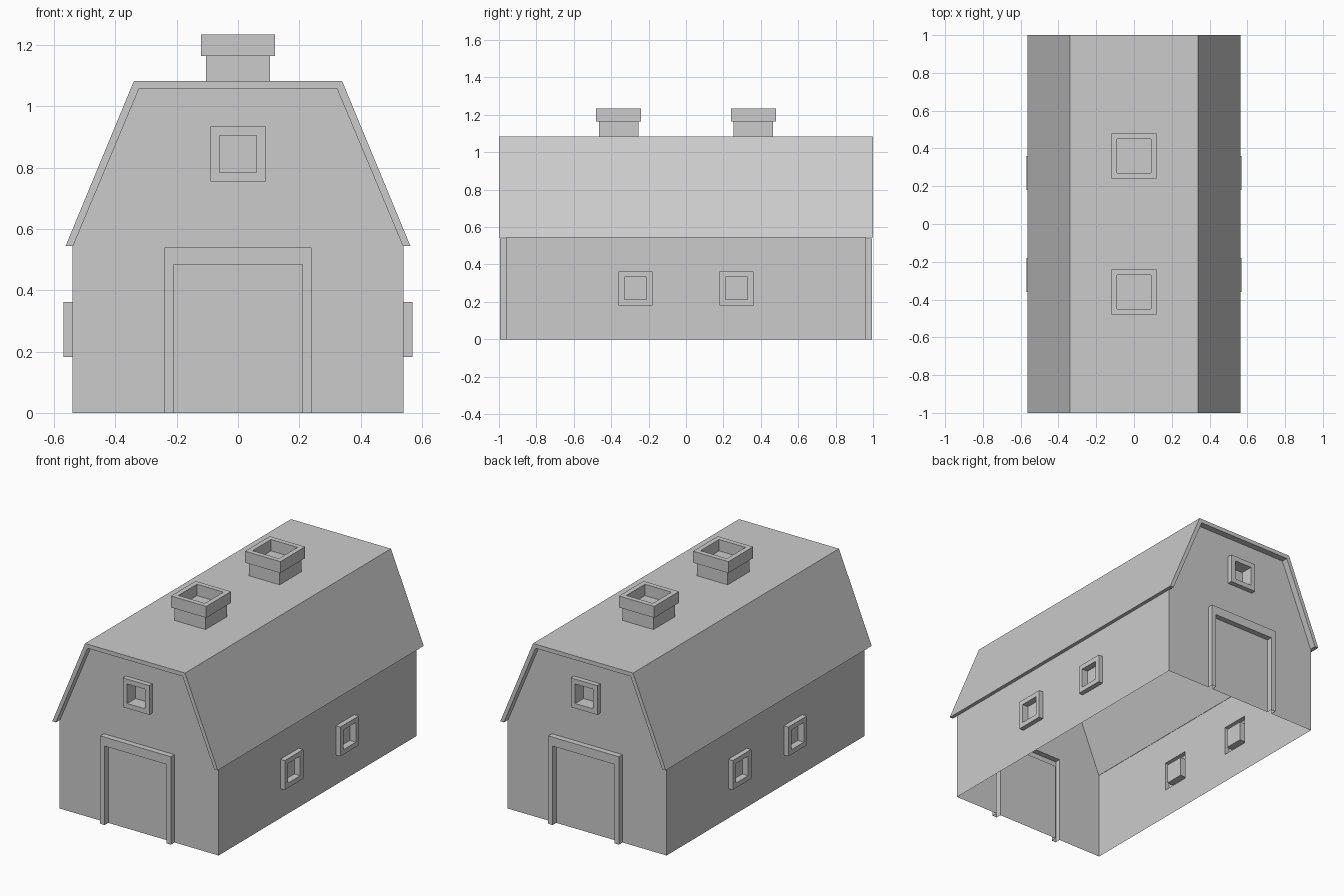
import bpy, bmesh
from mathutils import Vector

if "Cube" in bpy.data.objects:
    bpy.data.objects.remove(bpy.data.objects["Cube"])

GREY = (0.6, 0.6, 0.6, 1)
mat = bpy.data.materials.new("plain grey")
mat.use_nodes = True
mat.diffuse_color = GREY
mat.node_tree.nodes["Principled BSDF"].inputs["Base Color"].default_value = GREY

HALF_W, HALF_L, EAVE = 0.54, 0.96, 0.545


def finish(bm, name):
    bmesh.ops.remove_doubles(bm, verts=bm.verts, dist=0.0001)
    bmesh.ops.recalc_face_normals(bm, faces=bm.faces)
    mesh = bpy.data.meshes.new(name)
    bm.to_mesh(mesh)
    bm.free()
    mesh.materials.append(mat)
    obj = bpy.data.objects.new(name, mesh)
    bpy.context.collection.objects.link(obj)
    return obj


def square(u, v, r):
    return [(u - r, v - r), (u + r, v - r), (u + r, v + r), (u - r, v + r)]


def bridge(bm, rings, closed=True):
    """Join successive rings of points with quads and cap the last one."""
    rings = [[bm.verts.new(p) for p in ring] for ring in rings]
    for a, b in zip(rings, rings[1:]):
        n = len(a)
        for i in range(n if closed else n - 1):
            j = (i + 1) % n
            bm.faces.new((a[i], a[j], b[j], b[i]))
    bm.faces.new(rings[-1])


def wall(bm, place, outline, holes):
    """Flat wall with square holes, filled from its boundary edges."""
    edges = []
    for loop in [outline] + holes:
        vs = [bm.verts.new(place(u, v, 0)) for u, v in loop]
        edges += [bm.edges.new((vs[i - 1], vs[i])) for i in range(len(vs))]
    normal = place(0, 0, 1) - place(0, 0, 0)
    bmesh.ops.triangle_fill(bm, use_beauty=True, use_dissolve=False,
                            edges=edges, normal=normal)


def frame(bm, place, outer, inner, out, back, closed=True):
    """Raised hollow frame around a panel set at depth back."""
    steps = [(outer, 0), (outer, out), (inner, out), (inner, back)]
    bridge(bm, [[place(u, v, w) for u, v in pts] for pts, w in steps], closed)


def door_line(x, z):
    return [(-x, 0), (-x, z), (x, z), (x, 0)]


# Barn walls, open underneath, with framed doors and windows
bm = bmesh.new()
door_outer, door_inner = door_line(0.24, 0.54), door_line(0.21, 0.485)
gable = [(-HALF_W, 0)] + door_outer + [
    (HALF_W, 0), (HALF_W, EAVE), (0.323, 1.058), (-0.323, 1.058), (-HALF_W, EAVE)]
side = [(-HALF_L, 0), (HALF_L, 0), (HALF_L, EAVE), (-HALF_L, EAVE)]
for s in (-1, 1):
    def end_place(u, v, w, s=s):
        return Vector((-s * u, s * (HALF_L + w), v))

    def side_place(u, v, w, s=s):
        return Vector((s * (HALF_W + w), s * u, v))

    loft = square(0, 0.845, 0.09)
    wall(bm, end_place, gable, [loft])
    frame(bm, end_place, loft, square(0, 0.845, 0.06), 0.03, -0.05)
    frame(bm, end_place, door_outer, door_inner, 0.035, 0, closed=False)

    windows = [square(u, 0.272, 0.09) for u in (-0.27, 0.27)]
    wall(bm, side_place, side, windows)
    for u, win in zip((-0.27, 0.27), windows):
        frame(bm, side_place, win, square(u, 0.272, 0.06), 0.03, -0.01)
finish(bm, "barn_walls")

# Gambrel roof slab
bm = bmesh.new()
half = [(0.5625, EAVE), (0.34, 1.083)]
under = [(0.323, 1.058), (0.538, EAVE)]
outer = half + [(-x, z) for x, z in reversed(half)]
inner = [(-x, z) for x, z in reversed(under)] + under
ends = [[bm.verts.new((x, y, z)) for x, z in outer + inner] for y in (-1, 1)]
n = len(ends[0])
for i in range(n):
    j = (i + 1) % n
    bm.faces.new((ends[0][i], ends[0][j], ends[1][j], ends[1][i]))
for e in ends:
    for i in range(3):
        bm.faces.new((e[i], e[i + 1], e[n - 2 - i], e[n - 1 - i]))
finish(bm, "gambrel_roof")

# Two roof vents with a wider, hollow cap
for name, y in (("front_vent", -0.36), ("back_vent", 0.36)):
    bm = bmesh.new()
    steps = [(0.105, 1.083), (0.105, 1.165), (0.12, 1.165),
             (0.12, 1.235), (0.09, 1.235), (0.09, 1.165)]
    bridge(bm, [[(u, v, z) for u, v in square(0, y, r)] for r, z in steps])
    finish(bm, name)
